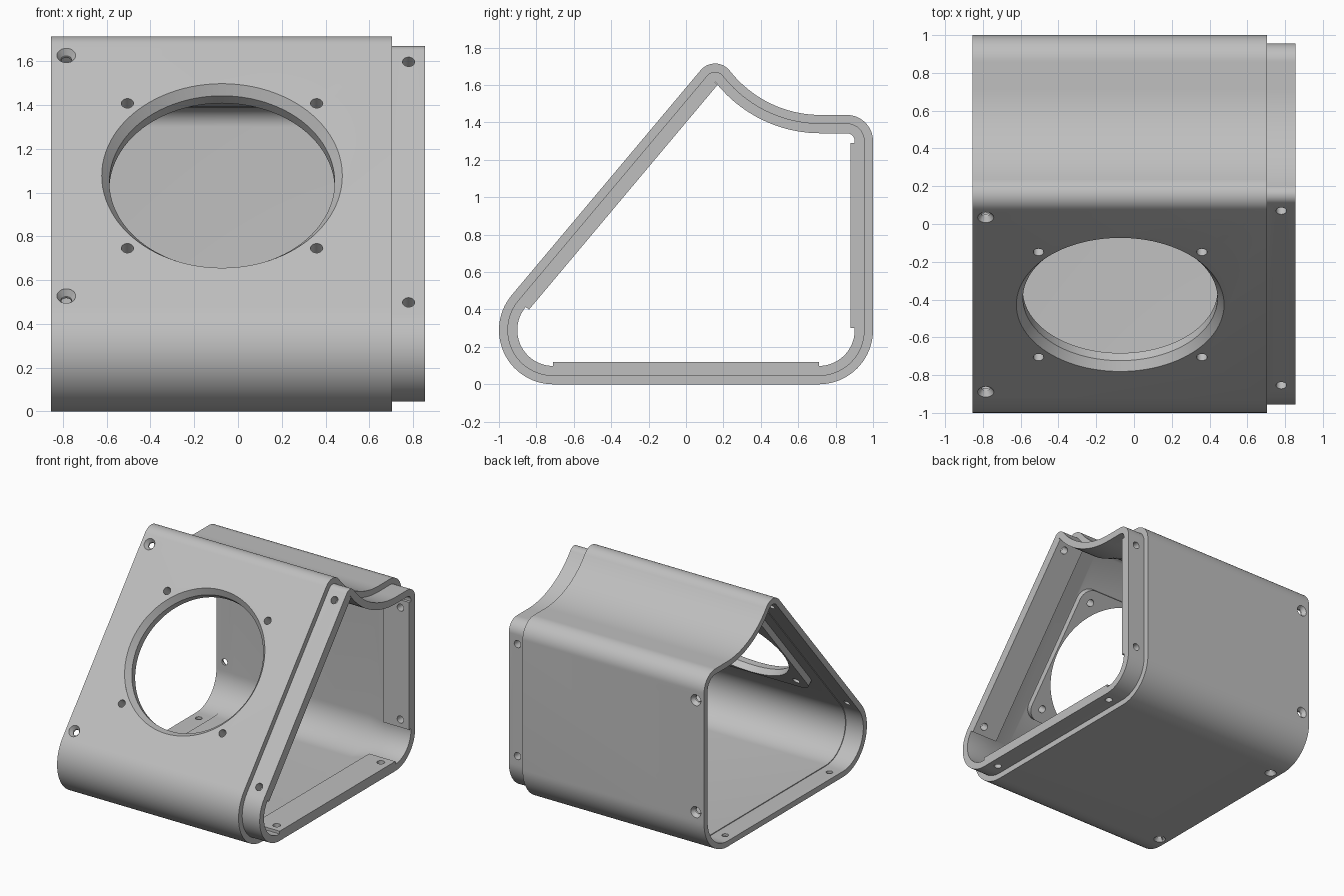
import bpy, bmesh, math
from mathutils import Matrix, Vector

cube = bpy.data.objects.get("Cube")
if cube:
    bpy.data.objects.remove(cube, do_unlink=True)

# Key measures
LEFT, SHOULDER, RIGHT = -0.855, 0.705, 0.855
PAD_START = 0.63
FOOT_R, RIDGE_R, BACK_R, DIP_R = 0.29, 0.1, 0.14, 0.6175
SLOPE = math.radians(140)          # outward direction of the sloping front


def arc(cy, cz, r, start, end, steps=20):
    angles = [math.radians(start + (end - start) * i / steps) for i in range(steps + 1)]
    return [(cy + r * math.cos(a), cz + r * math.sin(a)) for a in angles]


def profile(d):
    """Side outline of the case, moved inward by d."""
    return (arc(-0.71, FOOT_R, FOOT_R - d, 270, 140, 28)
            + arc(0.155, 1.615, RIDGE_R - d, 140, 38.07, 16)
            + arc(0.72, 1.44 + DIP_R, DIP_R + d, 218.07, 270)
            + arc(0.86, 1.30, BACK_R - d, 90, 0)
            + arc(0.71, FOOT_R, FOOT_R - d, 0, -90))


def bridge(bm, a, b):
    for i in range(len(a)):
        j = (i + 1) % len(a)
        bm.faces.new((a[i], a[j], b[j], b[i]))


def make_object(name, bm):
    bmesh.ops.recalc_face_normals(bm, faces=bm.faces)
    mesh = bpy.data.meshes.new(name)
    bm.to_mesh(mesh)
    bm.free()
    obj = bpy.data.objects.new(name, mesh)
    bpy.context.collection.objects.link(obj)
    return obj


def wall_frame(x, y, z, angle):
    """Local z points out of the wall, local x runs along the case."""
    out = Vector((0, math.cos(angle), math.sin(angle)))
    along = Vector((1, 0, 0))
    m = Matrix((along, out.cross(along), out)).transposed().to_4x4()
    m.translation = (x, y, z)
    return m


def prism(bm, rings, frame):
    """Capped solid through rings of local points."""
    loops = [[bm.verts.new(frame @ Vector(p)) for p in ring] for ring in rings]
    for a, b in zip(loops, loops[1:]):
        bridge(bm, a, b)
    bm.faces.new(loops[0])
    bm.faces.new(loops[-1])


def lathe(bm, steps, frame, sides):
    turn = 2 * math.pi / sides
    prism(bm, [[(r * math.cos(i * turn), r * math.sin(i * turn), z) for i in range(sides)]
               for r, z in steps], frame)


# Case shell: outer wall, stepped lip, tapered inside and shallow socket
bm = bmesh.new()
sections = [(LEFT, 0), (SHOULDER, 0), (SHOULDER, 0.045), (RIGHT, 0.045), (RIGHT, 0.098),
            (PAD_START, 0.098), (0.47, 0.05), (-0.705, 0.05), (-0.705, 0.044), (LEFT, 0.044)]
loops = [[bm.verts.new((x, y, z)) for y, z in profile(d)] for x, d in sections]
for a, b in zip(loops, loops[1:] + loops[:1]):
    bridge(bm, a, b)
bmesh.ops.remove_doubles(bm, verts=bm.verts, dist=0.00005)
case = make_object("speaker_case", bm)

# Walls that carry pads and screws: middle of flat, direction, half length, screw reach
slope_mid = (-0.427, 1.0775)
walls = [(slope_mid, SLOPE, 0.785, 0.718),
         ((0, 0), -math.pi / 2, 0.71, 0.64),
         ((1, 0.795), 0, 0.495, 0.435)]

additions, cuts = bmesh.new(), bmesh.new()
for (y, z), angle, half, reach in walls:
    frame = wall_frame(0, y, z, angle)
    # Screw pad inside the lip
    prism(additions, [[(PAD_START, -half, h), (RIGHT, -half, h), (RIGHT, half, h),
                       (PAD_START, half, h)] for h in (-0.12, -0.08)], frame)
    # Countersunk holes at the socket end, plain holes in the lip
    for t in (-reach, reach):
        lathe(cuts, [(0.024, -0.08), (0.024, -0.028), (0.043, 0), (0.043, 0.02)],
              frame @ Matrix.Translation((-0.785, t, 0)), 24)
        lathe(cuts, [(0.028, -0.15), (0.028, -0.01)],
              frame @ Matrix.Translation((0.78, t, 0)), 24)

# Raised square frame behind the round opening
front = wall_frame(-0.073, *slope_mid, SLOPE)
outline = []
for k, (sx, sy) in enumerate([(1, 1), (-1, 1), (-1, -1), (1, -1)]):
    outline += arc(sx * 0.43, sy * 0.43, 0.1, 90 * k, 90 * k + 90, 8)
prism(additions, [[(u, v, h) for u, v in outline] for h in (-0.098, -0.03)], front)

# Round opening with bevelled rim and its four screw holes
lathe(cuts, [(0.515, -0.15), (0.515, -0.045), (0.55, 0), (0.55, 0.05)], front, 96)
for sx in (-1, 1):
    for sy in (-1, 1):
        lathe(cuts, [(0.028, -0.15), (0.028, 0.05)],
              front @ Matrix.Translation((sx * 0.4325, sy * 0.4325, 0)), 24)

# Merge the additions, then cut the openings
helpers = [(make_object("inner_supports", additions), 'UNION'),
           (make_object("hole_cutters", cuts), 'DIFFERENCE')]
for helper, operation in helpers:
    helper.hide_render = True
    mod = case.modifiers.new(helper.name, 'BOOLEAN')
    mod.operation, mod.solver, mod.object = operation, 'EXACT', helper
bpy.context.view_layer.update()
result = bpy.data.meshes.new_from_object(case.evaluated_get(bpy.context.evaluated_depsgraph_get()))
case.modifiers.clear()
case.data = result
for helper, _ in helpers:
    bpy.data.objects.remove(helper, do_unlink=True)

# Plain grey plastic
mat = bpy.data.materials.new("grey_plastic")
mat.use_nodes = True
colour = (0.52, 0.52, 0.52, 1)
mat.diffuse_color = colour
mat.node_tree.nodes["Principled BSDF"].inputs["Base Color"].default_value = colour
case.data.materials.clear()
case.data.materials.append(mat)

bpy.ops.object.select_all(action='DESELECT')
case.select_set(True)
bpy.context.view_layer.objects.active = case
bpy.ops.object.shade_smooth_by_angle(angle=math.radians(25))
